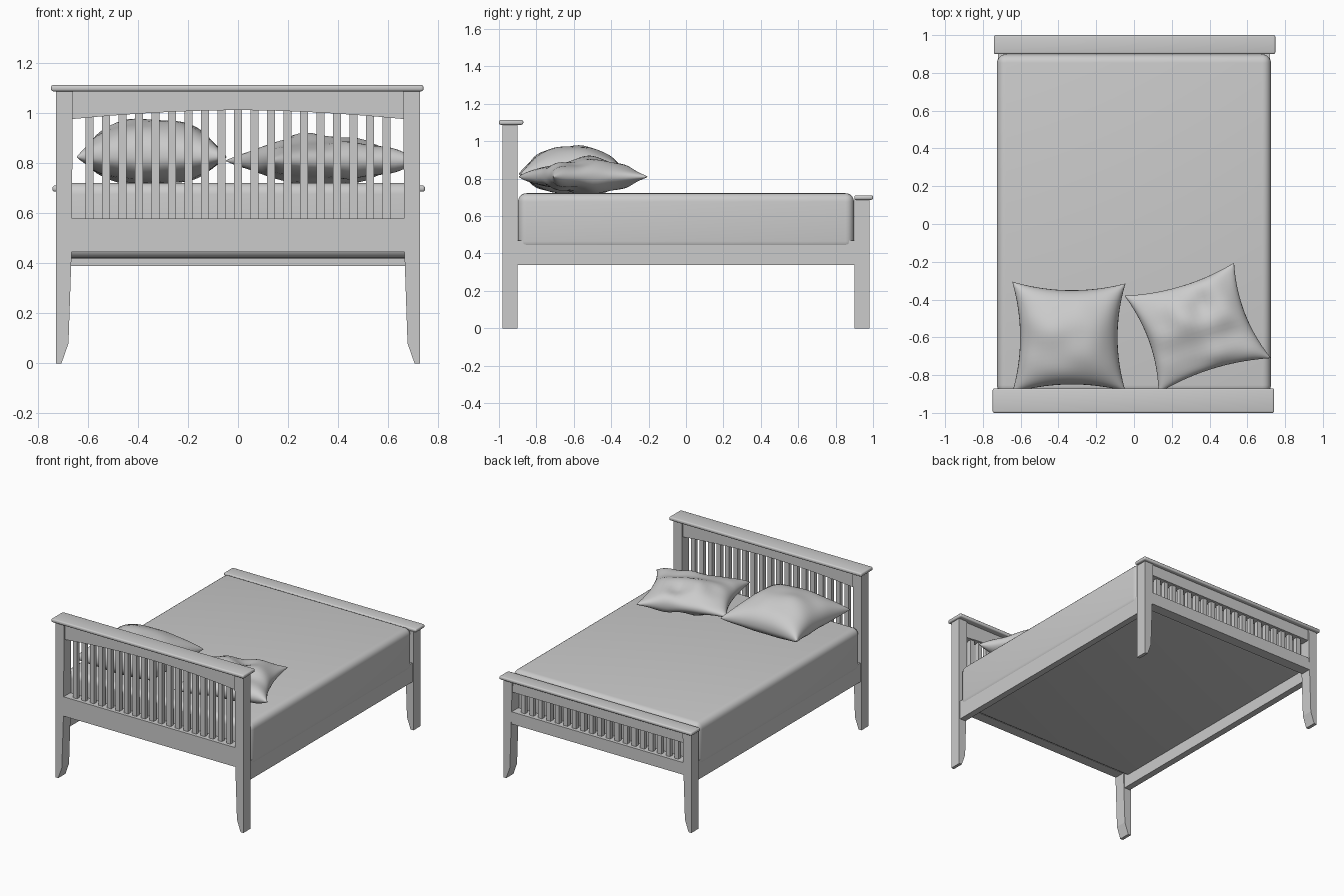
import bpy, bmesh, math
from mathutils import Vector, noise

if "Cube" in bpy.data.objects:
    bpy.data.objects.remove(bpy.data.objects["Cube"])


def finish(name, bm, bevel=0, segs=2, smooth=False):
    bmesh.ops.recalc_face_normals(bm, faces=bm.faces)
    if bevel:
        bmesh.ops.bevel(bm, geom=bm.edges[:], offset=bevel, segments=segs,
                        affect='EDGES', profile=0.5)
    me = bpy.data.meshes.new(name)
    bm.to_mesh(me)
    bm.free()
    ob = bpy.data.objects.new(name, me)
    bpy.context.collection.objects.link(ob)
    if smooth:
        bpy.ops.object.select_all(action='DESELECT')
        ob.select_set(True)
        bpy.context.view_layer.objects.active = ob
        bpy.ops.object.shade_smooth_by_angle(angle=math.radians(40))
    return ob


def add_box(bm, x0, x1, y0, y1, z0, z1):
    r = bmesh.ops.create_cube(bm, size=1)
    for v in r['verts']:
        v.co = Vector(((x0 + x1) / 2 + v.co.x * (x1 - x0),
                       (y0 + y1) / 2 + v.co.y * (y1 - y0),
                       (z0 + z1) / 2 + v.co.z * (z1 - z0)))


def box(name, x0, x1, y0, y1, z0, z1, **kw):
    bm = bmesh.new()
    add_box(bm, x0, x1, y0, y1, z0, z1)
    return finish(name, bm, **kw)


def prism(name, profile, y0, y1):
    """Extrude an (x, z) outline along y."""
    bm = bmesh.new()
    f = bm.faces.new([bm.verts.new((x, y0, z)) for x, z in profile])
    r = bmesh.ops.extrude_face_region(bm, geom=[f])
    for v in r['geom']:
        if isinstance(v, bmesh.types.BMVert):
            v.co.y = y1
    return finish(name, bm)


def slats(name, y, z0, z1, n=19, pitch=0.066, width=0.032):
    bm = bmesh.new()
    for i in range(n):
        x = (i - (n - 1) / 2) * pitch
        add_box(bm, x - width / 2, x + width / 2, y - 0.015, y + 0.015, z0, z1)
    return finish(name, bm)


def pillow(name, corners, z_mid, up, down, wrinkle, seed, n=28):
    """Two puffed sheets joined along a pinched seam."""
    bm = bmesh.new()
    c = [Vector(p) for p in corners]
    for side in (1, -1):
        rows = []
        for j in range(n + 1):
            row = []
            for i in range(n + 1):
                u = math.sin((2 * i / n - 1) * math.pi / 2)
                v = math.sin((2 * j / n - 1) * math.pi / 2)
                a = u * (1 - 0.14 * (1 - v * v))
                b = v * (1 - 0.14 * (1 - u * u))
                s, t = (a + 1) / 2, (b + 1) / 2
                p = (c[0] * (1 - s) + c[1] * s) * (1 - t) + (c[3] * (1 - s) + c[2] * s) * t
                puff = max(0, (1 - u * u) * (1 - v * v)) ** 0.45
                w = wrinkle * noise.noise(Vector((p.x * 7, p.y * 7, seed)))
                h = puff * ((up if side > 0 else down) + w)
                z = max(0.722, z_mid + side * h)
                row.append(bm.verts.new((p.x, p.y, z)))
            rows.append(row)
        for j in range(n):
            for i in range(n):
                bm.faces.new((rows[j][i], rows[j][i + 1], rows[j + 1][i + 1], rows[j + 1][i]))
    bmesh.ops.remove_doubles(bm, verts=bm.verts[:], dist=0.0005)
    return finish(name, bm, smooth=True)


# posts with tapered, kicked feet
def post(name, s, top, y0, y1):
    prof = [(0.728, top), (0.728, 0), (0.706, 0), (0.678, 0.08), (0.666, 0.43), (0.660, top)]
    prism(name, [(s * x, z) for x, z in prof], y0, y1)


for s, side in ((-1, "left"), (1, "right")):
    post("head_post_" + side, s, 1.092, -0.98, -0.90)
    post("foot_post_" + side, s, 0.69, 0.90, 0.98)
    xs = sorted((s * 0.675, s * 0.72))
    box("side_rail_" + side, *xs, -0.905, 0.905, 0.337, 0.47)

# headboard: cap, arched top rail, lower rail, slats
box("head_cap", -0.748, 0.742, -1.0, -0.87, 1.088, 1.113, bevel=0.009, segs=3, smooth=True)
arch = [(0.665 * k / 8, 1.013 - 0.036 * (abs(k) / 8) ** 1.8) for k in range(-8, 9)]
prism("head_top_rail", arch + [(0.665, 1.092), (-0.665, 1.092)], -0.968, -0.912)
box("head_lower_rail", -0.668, 0.668, -0.979, -0.905, 0.445, 0.58)
slats("head_slats", -0.94, 0.57, 1.025)

# footboard: cap, top rail, lower rail, slats
box("foot_cap", -0.742, 0.748, 0.90, 1.0, 0.687, 0.711, bevel=0.009, segs=3, smooth=True)
box("foot_top_rail", -0.665, 0.665, 0.912, 0.972, 0.61, 0.69)
box("foot_lower_rail", -0.668, 0.668, 0.905, 0.979, 0.39, 0.475)
slats("foot_slats", 0.94, 0.46, 0.62)

# mattress
box("mattress", -0.725, 0.725, -0.898, 0.898, 0.42, 0.722, bevel=0.045, segs=5, smooth=True)

# pillows
pillow("left_pillow", [(-0.645, -0.895, 0), (-0.045, -0.885, 0), (-0.045, -0.315, 0),
                       (-0.645, -0.305, 0)], 0.825, 0.155, 0.11, 0.015, 1.3)
pillow("right_pillow", [(0.13, -0.895, 0), (0.725, -0.71, 0), (0.53, -0.205, 0),
                        (-0.05, -0.38, 0)], 0.81, 0.10, 0.095, 0.04, 5.7)
